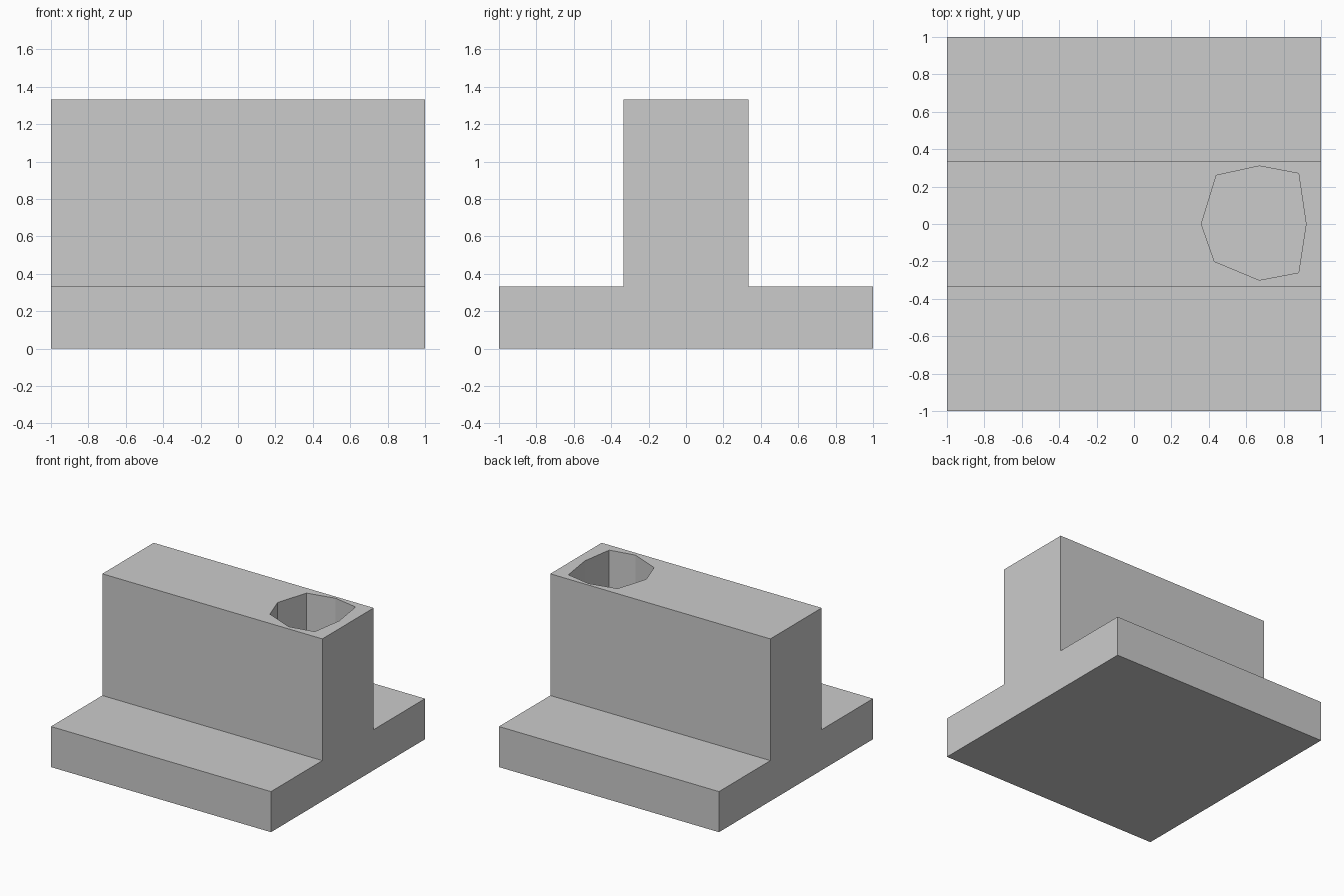
import bpy, bmesh

if "Cube" in bpy.data.objects:
    bpy.data.objects.remove(bpy.data.objects["Cube"])


def prism(name, points, direction):
    """Extrude a closed outline along a direction into a solid."""
    bm = bmesh.new()
    face = bm.faces.new([bm.verts.new(p) for p in points])
    ext = bmesh.ops.extrude_face_region(bm, geom=[face], use_keep_orig=True)
    verts = [g for g in ext["geom"] if isinstance(g, bmesh.types.BMVert)]
    bmesh.ops.translate(bm, verts=verts, vec=direction)
    bmesh.ops.recalc_face_normals(bm, faces=bm.faces)
    mesh = bpy.data.meshes.new(name)
    bm.to_mesh(mesh)
    bm.free()
    obj = bpy.data.objects.new(name, mesh)
    bpy.context.collection.objects.link(obj)
    return obj


T = 1 / 3

# Inverted T block: half profile (y, z) mirrored, extruded along x
half = [(1, 0), (1, T), (T, T), (T, 4 * T)]
profile = half + [(-y, z) for y, z in reversed(half)]
block = prism("t_block", [(-1, y, z) for y, z in profile], (2, 0, 0))

# Uneven eight-sided blind hole in the top of the wall
outline = [(0.36, 0), (0.43, -0.20), (0.67, -0.30), (0.88, -0.26),
           (0.92, 0), (0.88, 0.27), (0.67, 0.31), (0.44, 0.26)]
cutter = prism("hole_cutter", [(x, y, 2 * T) for x, y in outline], (0, 0, 1))

cut = block.modifiers.new("hole", "BOOLEAN")
cut.operation = "DIFFERENCE"
cut.solver = "EXACT"
cut.object = cutter

# Apply the cut and discard the cutter
bpy.context.view_layer.objects.active = block
block.select_set(True)
bpy.ops.object.modifier_apply(modifier=cut.name)
bpy.data.objects.remove(cutter)
